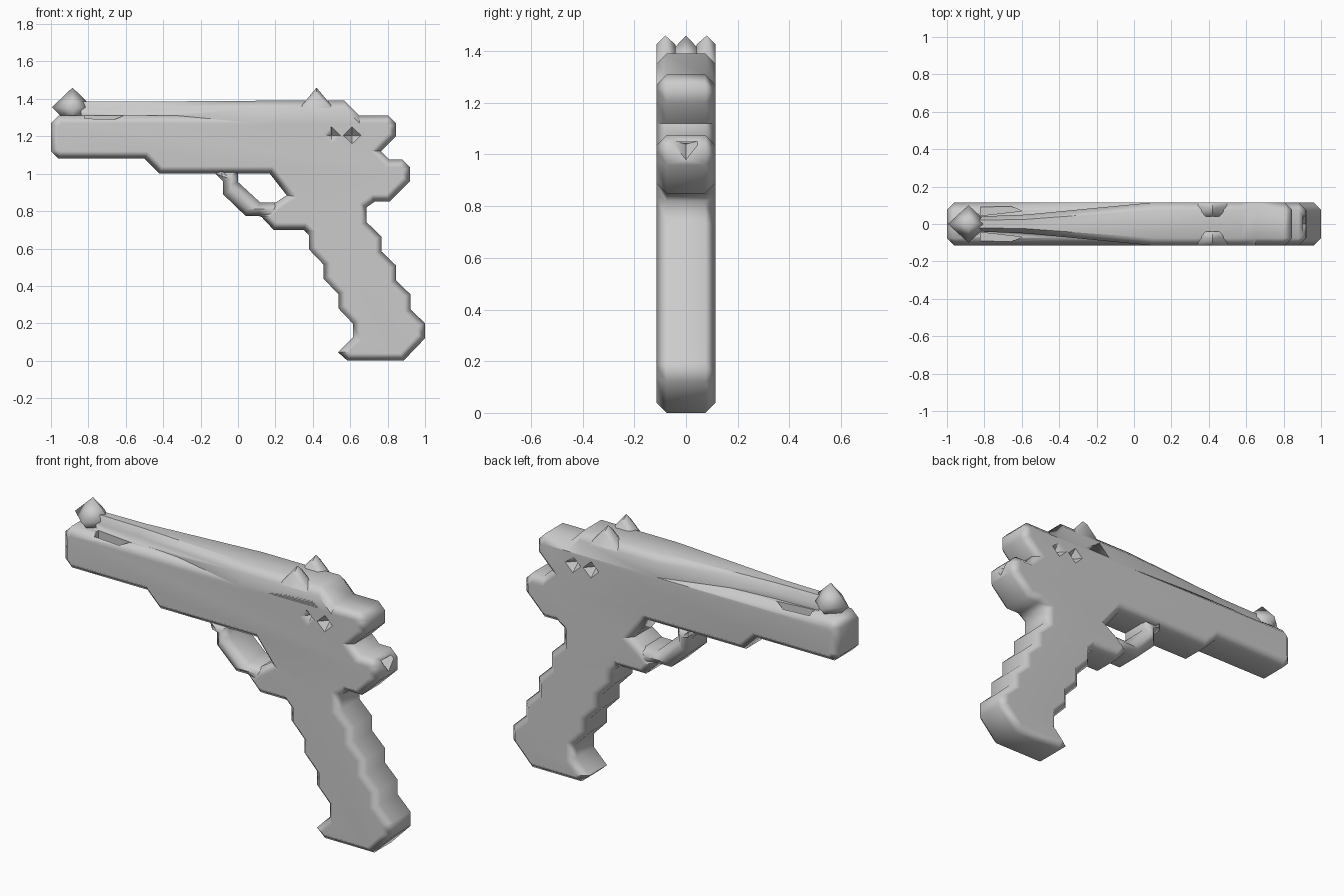
import bpy, bmesh
from math import radians
from mathutils import Vector

if "Cube" in bpy.data.objects:
    bpy.data.objects.remove(bpy.data.objects["Cube"])

W, C = 0.115, 0.04   # half width and edge chamfer


def finish(bm, name, angle=50):
    bmesh.ops.recalc_face_normals(bm, faces=bm.faces)
    me = bpy.data.meshes.new(name)
    bm.to_mesh(me)
    bm.free()
    ob = bpy.data.objects.new(name, me)
    bpy.context.collection.objects.link(ob)
    bpy.ops.object.select_all(action='DESELECT')
    bpy.context.view_layer.objects.active = ob
    ob.select_set(True)
    bpy.ops.object.shade_smooth_by_angle(angle=radians(angle))
    return ob


def even_shading(ob):
    m = ob.modifiers.new("even_shading", 'WEIGHTED_NORMAL')
    m.keep_sharp = True


def plate(name, profile, half=W, c=C):
    """Side profile extruded across y, with chamfered rims."""
    bm = bmesh.new()
    h = half - c
    near = bm.faces.new([bm.verts.new((x, -h, z)) for x, z in profile])
    far = bm.faces.new([bm.verts.new((x, h, z)) for x, z in reversed(profile)])
    a, b = list(near.verts), list(far.verts)[::-1]
    n = len(a)
    for i in range(n):
        j = (i + 1) % n
        bm.faces.new((a[j], a[i], b[i], b[j]))
    bmesh.ops.recalc_face_normals(bm, faces=bm.faces)
    for f in (near, far):
        bmesh.ops.inset_region(bm, faces=[f], thickness=c, depth=c,
                               use_even_offset=True)
    return finish(bm, name)


def hull(name, points, angle=30):
    bm = bmesh.new()
    for p in points:
        bm.verts.new(p)
    bmesh.ops.convex_hull(bm, input=bm.verts)
    return finish(bm, name, angle)


def octahedron(name, c, rx, ry, rz, angle=30):
    c = Vector(c)
    offs = [Vector(v) for v in ((rx, 0, 0), (0, ry, 0), (0, 0, rz))]
    return hull(name, [c + s * o for o in offs for s in (1, -1)], angle)


def combine(target, helper, op='DIFFERENCE'):
    m = target.modifiers.new(op.lower(), 'BOOLEAN')
    m.operation, m.object, m.solver = op, helper, 'EXACT'
    helper.hide_render = True
    helper.display_type = 'WIRE'


# Body: slide, frame and grip in one outline; the grip edges step down in loops
front_steps = [p for i in range(4) for p in (
    (0.38 + 0.078 * i, 0.67 - 0.157 * i), (0.38 + 0.078 * i, 0.595 - 0.157 * i))]
back_steps = [p for i in range(5) for p in (
    (1.0 - 0.078 * i, 0.12 + 0.155 * i), (1.0 - 0.078 * i, 0.2 + 0.155 * i))]
body = plate("body", [
    (-0.96, 1.31), (-1, 1.27), (-1, 1.12), (-0.96, 1.08),
    (-0.5, 1.08), (-0.42, 1.0), (0.17, 1.0), (0.26, 0.885),
    (0.2, 0.845), (0.12, 0.775), (0.19, 0.70), (0.35, 0.70)]
    + front_steps + [(0.535, 0.045), (0.585, 0), (0.885, 0)] + back_steps + [
    (0.73, 0.85), (0.81, 0.85), (0.92, 0.96), (0.92, 1.035), (0.88, 1.075),
    (0.81, 1.075), (0.765, 1.12), (0.845, 1.2), (0.845, 1.27), (0.805, 1.31)])

# Top rib, narrow at the muzzle and full width at the rear
bm = bmesh.new()
rings = []
for x, h, t, top in ((-0.84, 0.04, 0.02, 1.385), (-0.58, 0.05, 0.025, 1.385),
                     (0.1, W, 0.075, 1.39), (0.57, W, 0.075, 1.39),
                     (0.65, W, 0.075, 1.31)):
    sec = [(-h, 1.24), (-h, top - C), (-t, top), (t, top), (h, top - C), (h, 1.24)]
    rings.append([bm.verts.new((x, y, z)) for y, z in sec])
for r, s in zip(rings, rings[1:]):
    for i in range(6):
        j = (i + 1) % 6
        bm.faces.new((r[i], r[j], s[j], s[i]))
bm.faces.new(rings[0])
bm.faces.new(rings[-1])
combine(body, finish(bm, "top_rib"), 'UNION')

# Trigger guard
even_shading(plate("trigger_guard", [
    (-0.12, 1.02), (-0.12, 1.0), (-0.08, 0.96), (-0.08, 0.89), (0.04, 0.775),
    (0.11, 0.775), (0.17, 0.75), (0.22, 0.75), (0.22, 0.845), (0.12, 0.845),
    (0, 0.955), (0, 1.02)], 0.105, 0.035))

# Sights
octahedron("front_sight", (-0.885, 0, 1.355), 0.11, 0.1, 0.105, 80)
for s, side in ((-1, "near"), (1, "far")):
    hull("rear_sight_" + side,
         [(0.42, s * 0.08, 1.46), (0.42, s * W, 1.425), (0.42, s * 0.04, 1.425)]
         + [(x, s * y, 1.28) for x in (0.27, 0.57) for y in (0.04, W)], 60)

    # Muzzle pockets and rear side dents
    combine(body, hull("pocket_cutter_" + side,
                       [(x, s * y, z) for x, y in ((-0.82, 0.045), (-0.82, 0.09),
                                                   (-0.66, 0.095), (-0.6, 0.07))
                        for z in (1.265, 1.36)]))
    for i in range(2):
        combine(body, octahedron(f"dent_cutter_{side}_{i}",
                                 (0.5 + 0.11 * i, s * 0.12, 1.205),
                                 0.052, 0.055, 0.05))

# Notch in the rear tang
combine(body, hull("tang_notch_cutter", [
    (0.94, -0.08, 1.06), (0.94, 0.08, 1.06), (0.94, 0, 0.96), (0.86, 0, 1.04)]))
even_shading(body)
